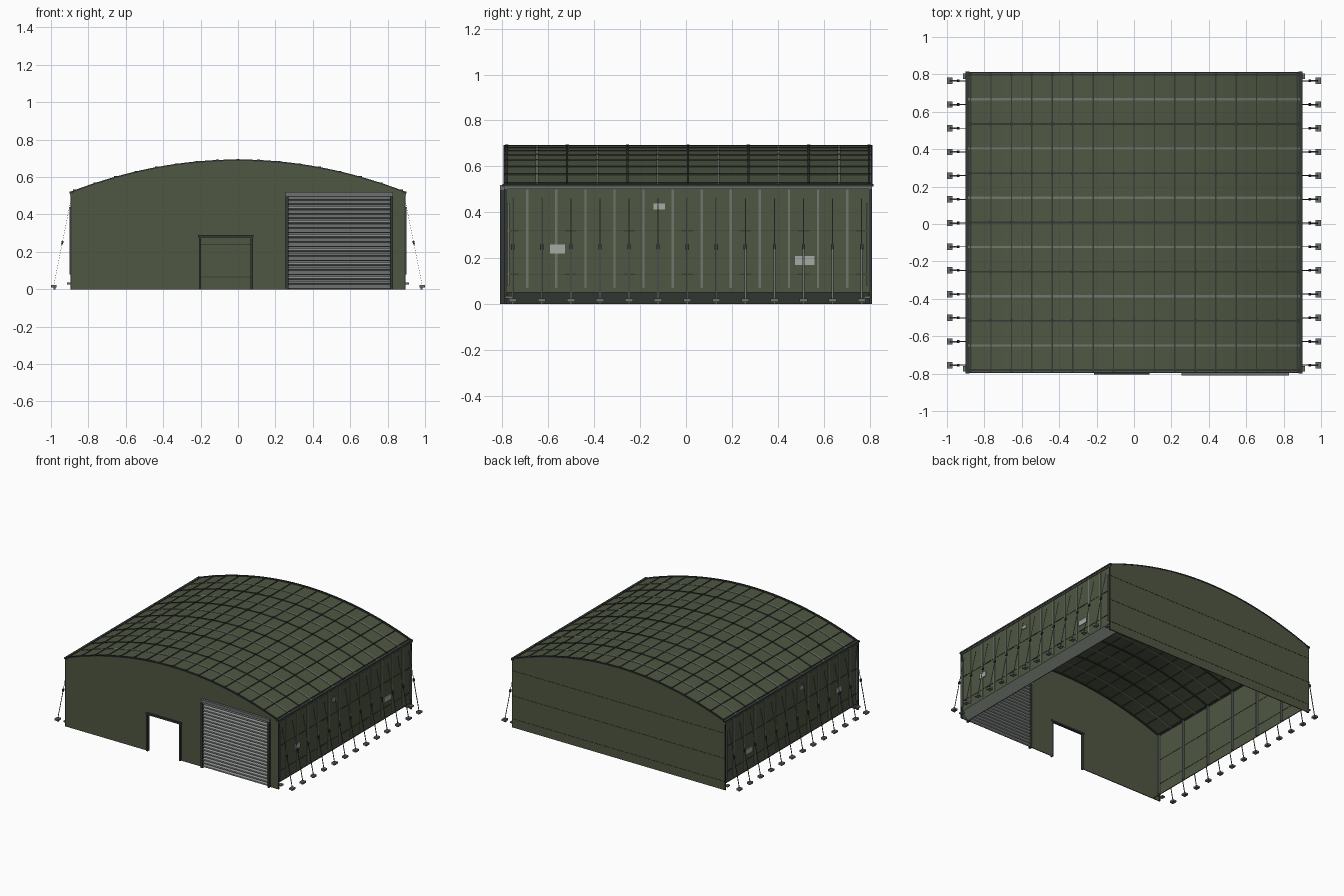
import bpy, bmesh
from mathutils import Matrix, Vector

cube = bpy.data.objects.get("Cube")
if cube:
    bpy.data.objects.remove(cube)

HALF, EAVE, RISE = 0.89, 0.52, 0.17       # hall half width, eave height, roof rise
FRONT, BACK = -0.793, 0.81
MID, LENGTH = (FRONT + BACK) / 2, BACK - FRONT
PITCH = HALF / 8.15                       # purlin spacing
SKIRT = 0.05                              # height of the tucked-in base skirt


def material(name, colour):
    m = bpy.data.materials.new(name)
    m.use_nodes = True
    rgba = (*colour, 1)
    m.diffuse_color = rgba
    m.node_tree.nodes["Principled BSDF"].inputs["Base Color"].default_value = rgba
    m.node_tree.nodes["Principled BSDF"].inputs["Roughness"].default_value = 0.8
    return m


green = material("olive canvas", (0.078, 0.095, 0.055))
seam = material("dark seam", (0.04, 0.048, 0.03))
frame = material("dark frame", (0.034, 0.04, 0.035))
strip = material("pale green strip", (0.16, 0.185, 0.15))
skirt = material("grey green skirt", (0.17, 0.2, 0.165))
steel = material("steel grey", (0.15, 0.165, 0.155))
shutter_grey = material("shutter grey", (0.27, 0.29, 0.275))
patch = material("pale patch", (0.38, 0.41, 0.37))


def finish(name, bm, mat):
    bmesh.ops.recalc_face_normals(bm, faces=bm.faces)
    mesh = bpy.data.meshes.new(name)
    bm.to_mesh(mesh)
    bm.free()
    mesh.materials.append(mat)
    ob = bpy.data.objects.new(name, mesh)
    bpy.context.collection.objects.link(ob)
    return ob


def boxes(name, parts, mat):
    """One object from boxes given as (centre, size[, axis the local z follows])."""
    bm = bmesh.new()
    for centre, size, *axis in parts:
        m = Matrix.Translation(centre)
        if axis:
            m = m @ Vector(axis[0]).to_track_quat('Z', 'Y').to_matrix().to_4x4()
        bmesh.ops.create_cube(bm, size=1, matrix=m @ Matrix.Diagonal((*size, 1)))
    return finish(name, bm, mat)


def prism(name, outline, y, depth, mat):
    """Extrude an (x, z) outline along y."""
    bm = bmesh.new()
    face = bm.faces.new([bm.verts.new((x, y, z)) for x, z in outline])
    new = bmesh.ops.extrude_face_region(bm, geom=[face])["geom"]
    bmesh.ops.translate(bm, vec=(0, depth, 0),
                        verts=[v for v in new if isinstance(v, bmesh.types.BMVert)])
    return finish(name, bm, mat)


def roof_z(x):
    return EAVE + RISE * (1 - (x / HALF) ** 2)


ARCH = [(HALF * i / 16, roof_z(HALF * i / 16)) for i in range(16, -17, -1)]


def arch_band(name, y, width, below, above, mat):
    """Strip that follows the roof across the hall."""
    top = [(x, z + above) for x, z in ARCH]
    under = [(x, z - below) for x, z in reversed(ARCH)]
    bm = bmesh.new()
    rows = [[bm.verts.new((x, y + side * width / 2, z)) for x, z in top + under]
            for side in (-1, 1)]
    n, count = len(rows[0]), len(ARCH)
    for i in range(n):
        j = (i + 1) % n
        bm.faces.new((rows[0][i], rows[0][j], rows[1][j], rows[1][i]))
    for row in rows:
        for i in range(count - 1):
            bm.faces.new((row[i], row[i + 1], row[n - 2 - i], row[n - 1 - i]))
    return finish(name, bm, mat)


# canvas shell: roof, gable ends
roof = arch_band("roof", MID, LENGTH, 0.006, 0, green)
bpy.context.view_layer.objects.active = roof
roof.select_set(True)
bpy.ops.object.shade_smooth_by_angle()
prism("back_wall", [(-HALF, 0), (HALF, 0)] + ARCH, BACK - 0.006, 0.006, green)
DOOR_L, DOOR_R, DOOR_TOP = -0.203, 0.073, 0.28
GATE_L, GATE_R, GATE_TOP = 0.265, 0.82, 0.5
notches = []
for left, right, top in ((DOOR_L, DOOR_R, DOOR_TOP), (GATE_L, GATE_R, GATE_TOP)):
    notches += [(left, 0), (left, top), (right, top), (right, 0)]
prism("front_wall", [(-HALF, 0)] + notches + [(HALF, 0)] + ARCH, FRONT, 0.006, green)

# roof ribs: dark main ribs alternate with pale strips
main_ribs = [FRONT + 0.012 + i * (LENGTH - 0.024) / 6 for i in range(7)]
half_step = (main_ribs[1] - main_ribs[0]) / 2
for i, y in enumerate(main_ribs):
    arch_band(f"main_rib_{i}", y, 0.009, 0.014, 0.004, frame)
    if i < 6:
        arch_band(f"pale_rib_{i}", y + half_step, 0.012, 0.01, 0.003, strip)
for name, y in (("front_edge_trim", FRONT), ("back_edge_trim", BACK)):
    arch_band(name, y, 0.006, 0.004, 0.004, frame)

# purlins and the joints where they cross the ribs
stations = [(i * PITCH, roof_z(i * PITCH)) for i in range(-8, 9)]
boxes("purlins", [((x, MID, z - 0.002), (0.007, LENGTH, 0.012)) for x, z in stations], frame)
boxes("rib_joints", [((x, y, z), (0.016, 0.014, 0.013))
                     for x, z in stations for y in main_ribs], frame)

# back wall seams
boxes("back_seams", [((0, BACK - 0.003, z), (2 * HALF, 0.009, 0.004))
                     for z in (0.065, 0.24, 0.43)], seam)

lines = [-0.755 + i * 0.1267 for i in range(13)]   # guy line positions
for s, side in ((1, "left"), (-1, "right")):
    wall = s * HALF
    boxes(f"{side}_wall", [((wall - s * 0.003, MID, (EAVE + SKIRT) / 2),
                            (0.006, LENGTH, EAVE - SKIRT))], green)
    boxes(f"{side}_eave_beam", [((wall, MID, 0.518), (0.02, LENGTH + 0.012, 0.012))], frame)
    boxes(f"{side}_eave_trim", [((wall + s * 0.002, MID, 0.507), (0.01, LENGTH, 0.009))], steel)
    # skirt tucks in under the wall
    prism(f"{side}_skirt", [(wall + s * 0.003, SKIRT), (wall - s * 0.055, 0),
                            (wall - s * 0.061, 0), (wall - s * 0.006, SKIRT)],
          FRONT + 0.006, LENGTH - 0.012, skirt)
    boxes(f"{side}_corner_posts", [((wall, y, EAVE / 2), (0.012, 0.012, EAVE))
                                   for y in (FRONT + 0.006, BACK - 0.006)], frame)
    boxes(f"{side}_corner_bars", [((wall + s * 0.005, y, 0.26), (0.01, 0.008, 0.36))
                                  for y in (FRONT + 0.02, BACK - 0.02)], steel)
    boxes(f"{side}_corner_feet", [((wall + s * 0.012, y, 0.03), (0.024, 0.03, 0.01))
                                  for y in (FRONT + 0.02, BACK - 0.02)], steel)
    boxes(f"{side}_inner_posts", [((wall - s * 0.012, y, (EAVE + SKIRT) / 2),
                                   (0.014, 0.012, EAVE - SKIRT)) for y in main_ribs], steel)
    boxes(f"{side}_wall_strips", [((wall + s * 0.001, (a + b) / 2, 0.285), (0.006, 0.01, 0.43))
                                  for a, b in zip(lines, lines[1:])], strip)
    boxes(f"{side}_wall_seams", [((wall - s * 0.003, MID, z), (0.01, LENGTH, 0.003))
                                 for z in (0.13, 0.32)]
          + [((wall + s * 0.002, y, z), (0.005, 0.05, 0.006))
             for y in lines[::2] for z in (0.13, 0.32)], seam)
    boxes(f"{side}_wall_patches", [((wall + s * 0.003, y, z), (0.006, w, h)) for y, z, w, h in
                                   ((-0.56, 0.24, 0.065, 0.04), (-0.117, 0.425, 0.05, 0.026),
                                    (0.517, 0.19, 0.085, 0.04))], patch)

    # flat guy straps with tensioners and ground anchors
    ropes, fittings, anchors = [], [], []
    for y in lines:
        low, top = Vector((s * 0.985, y, 0.02)), Vector((s * 0.897, y, 0.46))
        knot = low.lerp(top, 0.52)
        along = top - low
        for start, end, width in ((low, top, 0.005), (low, knot, 0.008)):
            # straps are wide along y and almost without thickness
            ropes.append(((start + end) / 2, (width, 0.001, (end - start).length), along))
        fittings.append((knot, (0.014, 0.01, 0.02), along))
        anchors.append(((s * 0.985, y, 0.017), (0.03, 0.034, 0.014)))
        anchors.append(((s * 0.982, y, 0.008), (0.01, 0.01, 0.016)))
    boxes(f"{side}_guy_straps", ropes, steel)
    boxes(f"{side}_tensioners", fittings, frame)
    boxes(f"{side}_anchors", anchors, steel)

# open doorway frame
boxes("door_frame", [((x, FRONT, 0.143), (0.012, 0.02, 0.286)) for x in (DOOR_L, DOOR_R)]
      + [(((DOOR_L + DOOR_R) / 2, FRONT, 0.284), (DOOR_R - DOOR_L + 0.02, 0.022, 0.014))], frame)

# ribbed roller shutter
slats = 20
step = GATE_TOP / slats
outline = []
for i in range(slats):
    z = step * i
    outline += [(0.004, z), (-0.009, z + step * 0.3), (-0.009, z + step * 0.7)]
outline.append((0.004, GATE_TOP))
bm = bmesh.new()
columns = [[bm.verts.new((x, FRONT + y, z)) for y, z in outline] for x in (GATE_L, GATE_R)]
for i in range(len(outline) - 1):
    bm.faces.new((columns[0][i], columns[1][i], columns[1][i + 1], columns[0][i + 1]))
shutter = finish("roller_shutter", bm, shutter_grey)
shutter.modifiers.new("thickness", 'SOLIDIFY').thickness = 0.003
boxes("shutter_rails", [((x, FRONT - 0.005, 0.25), (0.014, 0.026, 0.5))
                        for x in (GATE_L - 0.003, GATE_R + 0.001)], frame)
gate_mid = (GATE_L + GATE_R) / 2
boxes("shutter_head", [((gate_mid, FRONT - 0.003, 0.508), (GATE_R - GATE_L + 0.02, 0.028, 0.022))],
      steel)
